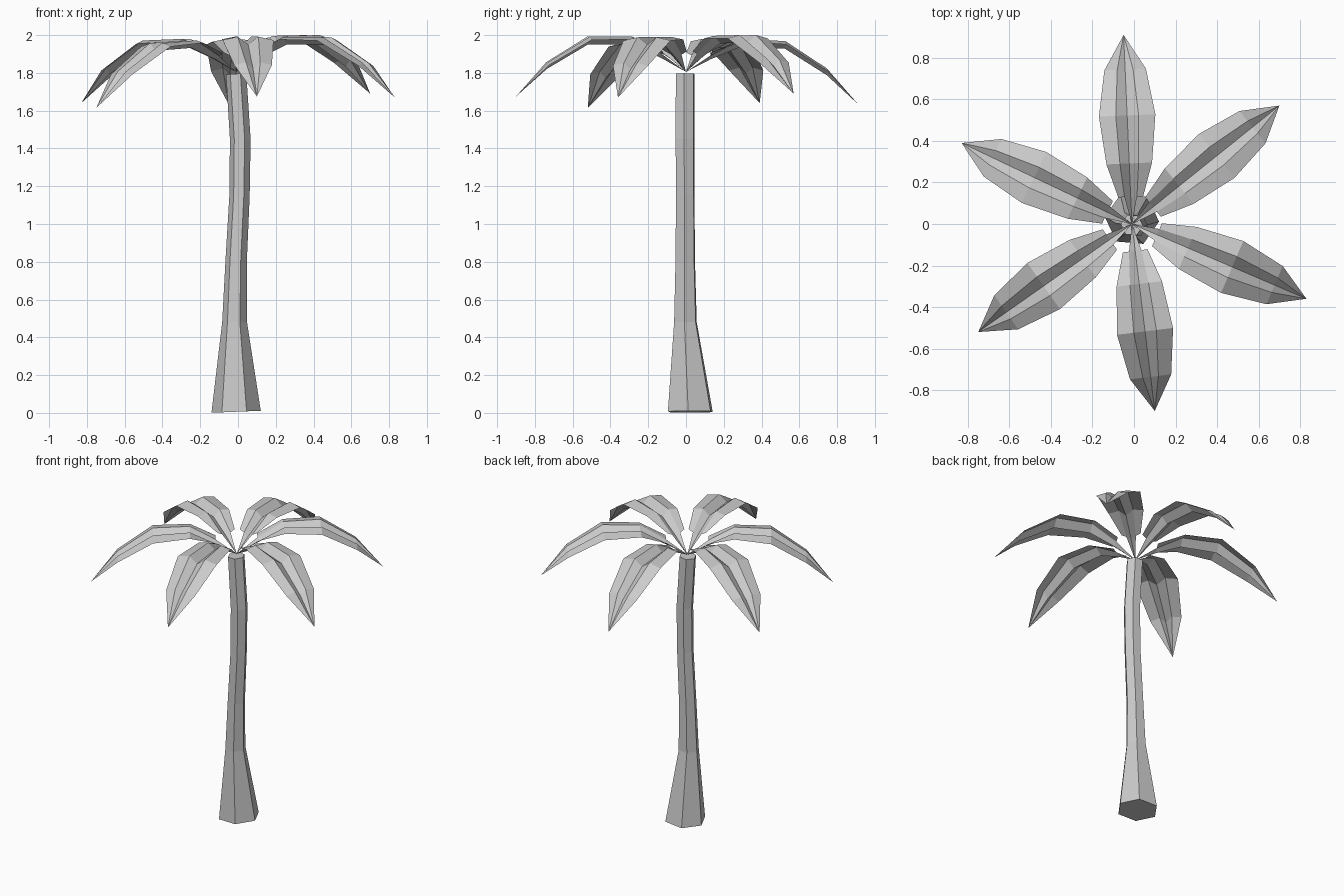
import bpy, bmesh
from math import cos, sin, radians, hypot
from mathutils import Vector

if "Cube" in bpy.data.objects:
    bpy.data.objects.remove(bpy.data.objects["Cube"])


def finish(bm, name):
    bmesh.ops.recalc_face_normals(bm, faces=bm.faces[:])
    me = bpy.data.meshes.new(name)
    bm.to_mesh(me)
    bm.free()
    ob = bpy.data.objects.new(name, me)
    bpy.context.collection.objects.link(ob)
    return ob


# Trunk: six-sided rings along a gently bent path (x, y, z, radius, tilt)
rings = [(-0.01, 0.023, 0.006, 0.131, 0.04), (-0.018, -0.003, 0.48, 0.066, 0),
         (-0.01, -0.004, 0.8, 0.057, 0), (0.008, -0.004, 1.15, 0.054, 0),
         (0.012, -0.005, 1.45, 0.055, 0), (-0.01, -0.005, 1.795, 0.054, 0.06)]
bm = bmesh.new()
loops = []
for x, y, z, r, tilt in rings:
    ring = []
    for k in range(6):
        a = radians(-5 + 60 * k)
        ring.append(bm.verts.new((x + r * cos(a), y + r * sin(a), z + tilt * r * cos(a))))
    loops.append(ring)
for lo, hi in zip(loops, loops[1:]):
    for k in range(6):
        j = (k + 1) % 6
        bm.faces.new((lo[k], lo[j], hi[j], hi[k]))
bm.faces.new(loops[0][::-1])
bm.faces.new(loops[-1])
finish(bm, "trunk")

# Frond stations: distance, valley z, crease half-width, crease z, edge half-width, edge z
stations = [(0.13, 1.875, 0.03, 1.895, 0.06, 1.91),
            (0.29, 1.945, 0.045, 1.985, 0.11, 1.972),
            (0.52, 1.94, 0.055, 1.98, 0.136, 1.962),
            (0.74, 1.805, 0.038, 1.84, 0.1, 1.825)]
root = Vector((-0.01, 0.0, 1.805))


def frond(name, tx, ty, tz):
    """M-shaped leaf from the crown to its tip."""
    d = Vector((tx, ty, 0)) - Vector((root.x, root.y, 0))
    length = d.length
    d.normalize()
    side = Vector((-d.y, d.x, 0))
    s = length / 0.905
    lift = (tz - 1.655) / 0.905
    bm = bmesh.new()

    def point(r, w, z):
        p = root + d * r * s + side * w
        return bm.verts.new((p.x, p.y, z + lift * r))

    start = bm.verts.new(root)
    tip = bm.verts.new((tx, ty, tz))
    rows = [[point(r, -we, ze), point(r, -wc, zc), point(r, 0, zm),
             point(r, wc, zc), point(r, we, ze)]
            for r, zm, wc, zc, we, ze in stations]
    for i in (1, 2):
        bm.faces.new((start, rows[0][i], rows[0][i + 1]))
    for a, b in zip(rows, rows[1:]):
        for i in range(4):
            bm.faces.new((a[i], b[i], b[i + 1], a[i + 1]))
    for i in range(4):
        bm.faces.new((rows[-1][i], tip, rows[-1][i + 1]))
    return finish(bm, name)


# Crown of six fronds, placed by their tips
tips = [(-0.05, 0.91, 1.635), (0.70, 0.57, 1.69), (0.83, -0.36, 1.67),
        (0.10, -0.90, 1.675), (-0.75, -0.52, 1.615), (-0.83, 0.39, 1.64)]
for n, t in enumerate(tips, 1):
    frond(f"frond_{n}", *t)
